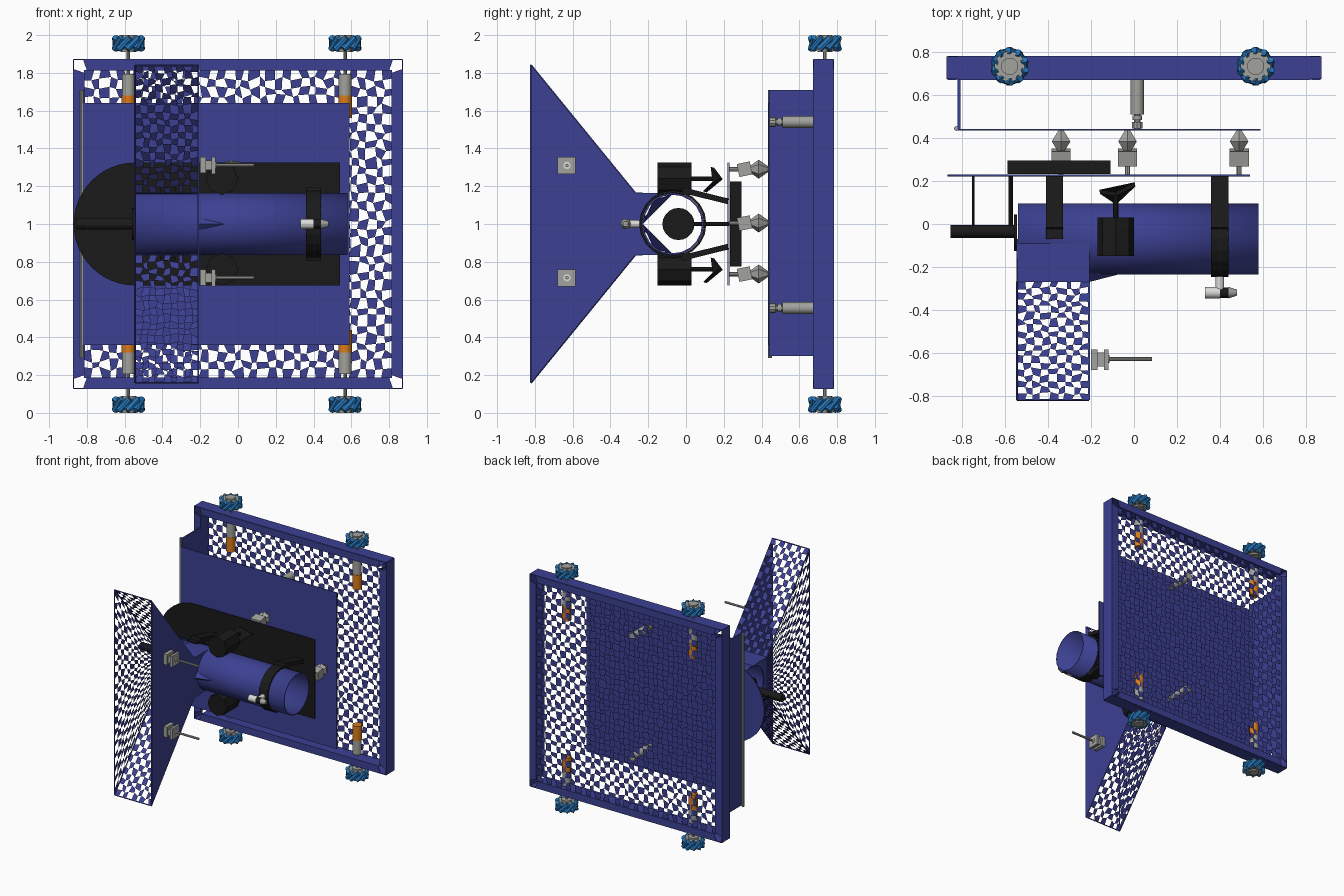
import bpy, bmesh, math, random
from mathutils import Vector, Matrix

if "Cube" in bpy.data.objects:
    bpy.data.objects.remove(bpy.data.objects["Cube"], do_unlink=True)

random.seed(4)
V = Vector


def material(name, rgb):
    m = bpy.data.materials.new(name)
    m.use_nodes = True
    m.diffuse_color = (*rgb, 1)
    m.node_tree.nodes["Principled BSDF"].inputs["Base Color"].default_value = (*rgb, 1)
    return m


BLUE = material("navy blue", (0.045, 0.052, 0.29))
BLACK = material("black", (0.01, 0.01, 0.01))
GREY = material("metal grey", (0.36, 0.36, 0.34))
ORANGE = material("orange", (0.7, 0.2, 0.01))
ROLLER = material("roller blue", (0.02, 0.2, 0.55))
PALE = material("pale grey", (0.7, 0.7, 0.68))


def finish(name, bm, mat, smooth=False, thick=0):
    me = bpy.data.meshes.new(name)
    bmesh.ops.recalc_face_normals(bm, faces=bm.faces)
    bm.to_mesh(me)
    bm.free()
    ob = bpy.data.objects.new(name, me)
    bpy.context.collection.objects.link(ob)
    me.materials.append(mat)
    if thick:
        mod = ob.modifiers.new("thickness", "SOLIDIFY")
        mod.thickness, mod.offset = thick, 0
    if smooth:
        bpy.ops.object.select_all(action="DESELECT")
        ob.select_set(True)
        bpy.context.view_layer.objects.active = ob
        bpy.ops.object.shade_smooth_by_angle(angle=math.radians(40))
    return ob


def box(name, lo, hi, mat, tilt=None):
    bm = bmesh.new()
    lo, hi = V(lo), V(hi)
    m = Matrix.Translation((lo + hi) / 2) @ (tilt or Matrix()) @ Matrix.Diagonal((*(hi - lo), 1))
    bmesh.ops.create_cube(bm, size=1, matrix=m)
    return finish(name, bm, mat)


def rod(name, a, b, r, mat, sides=16, r2=None, caps=True, thick=0):
    a, b = V(a), V(b)
    bm = bmesh.new()
    m = Matrix.Translation((a + b) / 2) @ (b - a).to_track_quat("Z", "Y").to_matrix().to_4x4()
    bmesh.ops.create_cone(bm, cap_ends=caps, segments=sides, radius1=r,
                          radius2=r if r2 is None else r2, depth=(b - a).length, matrix=m)
    return finish(name, bm, mat, sides > 10, thick)


def sheet(name, polys, mat, thick=0.006):
    bm = bmesh.new()
    for p in polys:
        bm.faces.new([bm.verts.new(q) for q in p])
    bmesh.ops.remove_doubles(bm, verts=bm.verts, dist=0.0005)
    return finish(name, bm, mat, thick=thick)


def grille(name, corners, nu, nv, seed):
    """Perforated panel: irregular checkerboard of plates between four corners."""
    rnd = random.Random(seed)
    a, b, c, d = map(V, corners)
    bm = bmesh.new()
    grid = []
    for j in range(nv + 1):
        row = []
        for i in range(nu + 1):
            u, v = i / nu, j / nv
            if 0 < i < nu:
                u += rnd.uniform(-0.3, 0.3) / nu
            if 0 < j < nv:
                v += rnd.uniform(-0.3, 0.3) / nv
            row.append(bm.verts.new(a.lerp(b, u).lerp(d.lerp(c, u), v)))
        grid.append(row)
    for j in range(nv):
        for i in range(nu):
            if (i + j) % 2 == 0:
                bm.faces.new((grid[j][i], grid[j][i + 1], grid[j + 1][i + 1], grid[j + 1][i]))
    bmesh.ops.delete(bm, geom=[v for v in bm.verts if not v.link_faces], context="VERTS")
    return finish(name, bm, BLUE)


# Back frame: four open-ended square tubes and a perforated panel
F, B, R, N = 0.675, 0.78, 0.87, 0.815
for k, side in enumerate(("top", "right", "bottom", "left")):
    spin = Matrix.Translation((0, 0, 1)) @ Matrix.Rotation(k * math.pi / 2, 4, "Y")
    strips = [((F, R), (B, R), R, R), ((F, N), (F, R), 0.8, 0.82),
              ((B, N), (B, R), 0.8, 0.82), ((F, N), (B, N), 0.8, 0.8)]
    polys = [[spin @ V((-w1, *p)), spin @ V((w1, *p)), spin @ V((w2, *q)), spin @ V((-w2, *q))]
             for p, q, w1, w2 in strips]
    sheet(side + "_frame_rail", polys, BLUE)
grille("back_grille", [(-N, 0.77, 1 - N), (N, 0.77, 1 - N), (N, 0.77, 1 + N), (-N, 0.77, 1 + N)], 37, 35, 1)

# Inner cover with hinge side and hinge rod
box("cover_panel", (-0.825, 0.436, 0.36), (0.59, 0.444, 1.64), BLUE)
box("cover_side", (-0.822, 0.44, 0.3), (-0.81, F, 1.71), BLUE)
rod("hinge_rod", (-0.828, 0.445, 0.29), (-0.828, 0.445, 1.71), 0.011, GREY, 10)

# Round-ended carrier plate: black front skin on a blue sheet
outline = [(0.54, 0.675), (0.54, 1.325)]
outline += [(-0.545 - 0.325 * math.sin(t), 1 + 0.325 * math.cos(t))
            for t in [i * math.pi / 24 for i in range(25)]]
sheet("carrier_sheet", [[(x, 0.228, z) for x, z in outline]], BLUE, 0.007)
sheet("carrier_skin", [[(x, 0.222, z) for x, z in outline]], BLACK, 0.003)
box("battery_box", (-0.59, 0.232, 0.775), (-0.11, 0.295, 1.225), BLACK)

# Wheels and drive motors at the four corners
for s, level in ((1, "upper"), (-1, "lower")):
    for x, hand in ((-0.58, "right"), (0.567, "left")):
        tag = f"{level}_{hand}_"

        def at(h, dx=0, dy=0):
            return V((x + dx, 0.735 + dy, 1 + s * h))
        rod(tag + "drive_motor", at(0.68), at(0.795), 0.034, GREY)
        rod(tag + "gearbox", at(0.56), at(0.68), 0.036, ORANGE)
        rod(tag + "axle", at(0.79), at(0.92), 0.01, GREY, 10)
        rod(tag + "hub", at(0.91), at(1.0), 0.04, GREY)
        for h in (0.922, 0.982):
            rod(tag + "hub_disc", at(h), at(h + 0.008), 0.071, GREY, 20)
        for h in (0.9905, 1.0):
            for k in range(4):
                t = k * math.pi / 2
                c, e = 0.03 * math.cos(t), 0.03 * math.sin(t)
                rod(tag + "hub_hole", at(h - 0.002, c, e), at(h, c, e), 0.006, BLACK, 8)
        for k in range(10):
            t = k * math.pi / 5
            out = V((math.cos(t), math.sin(t), 0)) * 0.067
            lean = V((-math.sin(t), math.cos(t), 1)) * 0.031
            mid = at(0.956) + out
            rod(tag + "roller", mid - lean, mid + lean, 0.018, ROLLER, 8)

# Standoffs between frame and cover
for z in (1.54, 0.555):
    rod("standoff_body", (0.015, 0.51, z), (0.015, F, z), 0.031, GREY)
    rod("standoff_collar", (0.015, 0.485, z), (0.015, 0.505, z), 0.022, GREY)
    rod("standoff_neck", (0.015, 0.44, z), (0.015, 0.52, z), 0.015, GREY, 10)
    rod("standoff_foot", (0.015, 0.445, z), (0.015, 0.475, z), 0.026, GREY, 10)

# Pivot mounts between cover and carrier plate
for x, z in ((-0.03, 1.29), (0.49, 1.005), (-0.34, 0.735)):
    rod("mount_cone_back", (x, 0.385, z), (x, 0.435, z), 0.05, GREY, 6, 0.015)
    rod("mount_cone_front", (x, 0.385, z), (x, 0.335, z), 0.05, GREY, 6, 0.015)
    box("mount_block", (x - 0.045, 0.275, z - 0.035), (x + 0.045, 0.345, z + 0.035), GREY,
        Matrix.Rotation(0.2, 4, "X"))
    rod("mount_pin", (x, 0.23, z), (x, 0.44, z), 0.012, GREY, 8)

# Main pipe and the squared elbow that feeds the intake
PY, PR = -0.07, 0.16
rod("main_pipe", (-0.54, PY, 1), (0.58, PY, 1), PR, BLUE, 20, caps=False, thick=0.01)
x0, x1, yt = -0.545, -0.21, -0.27
polys = []
for s in (1, -1):
    polys.append([(x0, PY, 1 + s * PR), (x1, PY, 1 + s * PR), (x1, yt, 1 + s * 0.165), (x0, yt, 1 + s * 0.165)])
    arc = [(PY - PR * math.sin(t), 1 + s * PR * math.cos(t)) for t in [i * math.pi / 12 for i in range(7)]]
    for x in (x0, x1):
        edge = [(PY + (yt - PY) * i / 6, 1 + s * 0.163) for i in range(6)] + [(yt, 1)]
        for i in range(6):
            polys.append([(x, *arc[i]), (x, *edge[i]), (x, *edge[i + 1]), (x, *arc[i + 1])])
        polys.append([(x, *edge[5]), (x, yt, 1 + s * 0.165), (x, *edge[6])])
    # slanted fillet where the elbow meets the pipe
    polys.append([(x1, PY, 1 + s * PR), (-0.06, PY - 0.1, 1 + s * 0.125), (-0.06, PY - PR, 1), (x1, yt, 1)])
sheet("elbow", polys, BLUE, 0.004)

# Flared intake: one solid cheek, three perforated sides, open mouth
ym, H, T = -0.82, 0.84, 0.165
sheet("intake_cheek", [[(x1, yt, 1 - T), (x1, yt, 1 + T), (x1, ym, 1 + H), (x1, ym, 1 - H)]], BLUE, 0.008)
grille("intake_side_grille", [(x0, yt, 1 - T), (x0, ym, 1 - H), (x0, ym, 1 + H), (x0, yt, 1 + T)], 13, 35, 7)
for s, level in ((1, "upper"), (-1, "lower")):
    grille(level + "_intake_grille", [(x0, yt, 1 + s * T), (x1, yt, 1 + s * T),
                                      (x1, ym, 1 + s * H), (x0, ym, 1 + s * H)], 9, 19, 5)
    rod(level + "_intake_rim", (x0, yt, 1 + s * T), (x0, ym, 1 + s * H), 0.005, BLUE, 4)
    rod(level + "_mouth_rim", (x0, ym, 1 + s * H), (x1, ym, 1 + s * H), 0.005, BLUE, 4)
rod("mouth_side_rim", (x0, ym, 1 - H), (x0, ym, 1 + H), 0.005, BLUE, 4)

# Clamps with long screws on the solid cheek
for z in (1.31, 0.715):
    box("clamp_block", (-0.2, -0.68, z - 0.04), (-0.17, -0.585, z + 0.045), GREY)
    box("clamp_jaw", (-0.17, -0.665, z - 0.025), (-0.125, -0.6, z + 0.025), GREY)
    box("clamp_plate", (-0.14, -0.68, z - 0.045), (-0.12, -0.585, z + 0.045), GREY)
    rod("clamp_screw", (-0.2, -0.63, z), (0.085, -0.63, z), 0.009, GREY, 8)
    rod("clamp_cap", (-0.12, -0.63, z), (-0.115, -0.63, z), 0.02, PALE, 10)

# Straps holding the pipe, with struts to the carrier plate
for name, xa, xb, half in (("front_strap", 0.36, 0.44, False), ("elbow_strap", -0.41, -0.33, True)):
    n = 10 if half else 20
    pts = [(PY + 0.172 * math.sin(t), 1 + 0.172 * math.cos(t)) for t in [i * math.pi / 10 for i in range(n + 1)]]
    sheet(name, [[(xa, *p), (xb, *p), (xb, *q), (xa, *q)] for p, q in zip(pts, pts[1:])], BLACK, 0.012)
    for s in (1, -1):
        sheet(name + "_strut", [[(xa, -0.02, 1 + s * 0.18), (xb, -0.02, 1 + s * 0.18),
                                 (xb, 0.222, 1 + s * 0.12), (xa, 0.222, 1 + s * 0.12)]], BLACK, 0.03)

# Thrusters above and below the pipe
for s, level in ((1, "upper"), (-1, "lower")):
    z = 1 + s * 0.24
    rod(level + "_thruster", (-0.085, -0.15, z), (-0.085, 0.03, z), 0.086, BLACK, 8)
    rod(level + "_thruster_shaft", (-0.085, 0.03, z), (-0.085, 0.14, z), 0.012, BLACK, 8)
    sheet(level + "_thruster_blade", [[(-0.16, 0.15, z - 0.02), (-0.085, 0.1, z - 0.07), (0.005, 0.185, z),
                                       (-0.085, 0.14, z + 0.06)]], BLACK, 0.02)

# Pump at the closed side of the elbow
rod("pump_motor", (-0.855, -0.035, 1), (-0.555, -0.035, 1), 0.03, BLACK)
rod("pump_disc", (-0.56, -0.04, 1), (-0.545, -0.04, 1), 0.085, BLACK, 20)
rod("pump_strut", (-0.75, -0.03, 1), (-0.75, 0.225, 1), 0.006, BLACK, 8)
rod("pump_bracket", (-0.575, -0.03, 1), (-0.575, 0.225, 1), 0.01, BLACK, 8)

# Valve on the front strap
rod("valve_stem", (0.4, -0.24, 1), (0.4, -0.32, 1), 0.02, PALE, 12)
rod("valve_body", (0.33, -0.32, 1), (0.4, -0.32, 1), 0.027, PALE, 12)
rod("valve_ring", (0.4, -0.32, 1), (0.445, -0.32, 1), 0.024, BLACK, 12)
rod("valve_knob", (0.44, -0.32, 1), (0.48, -0.32, 1), 0.027, GREY, 12, 0.014)
